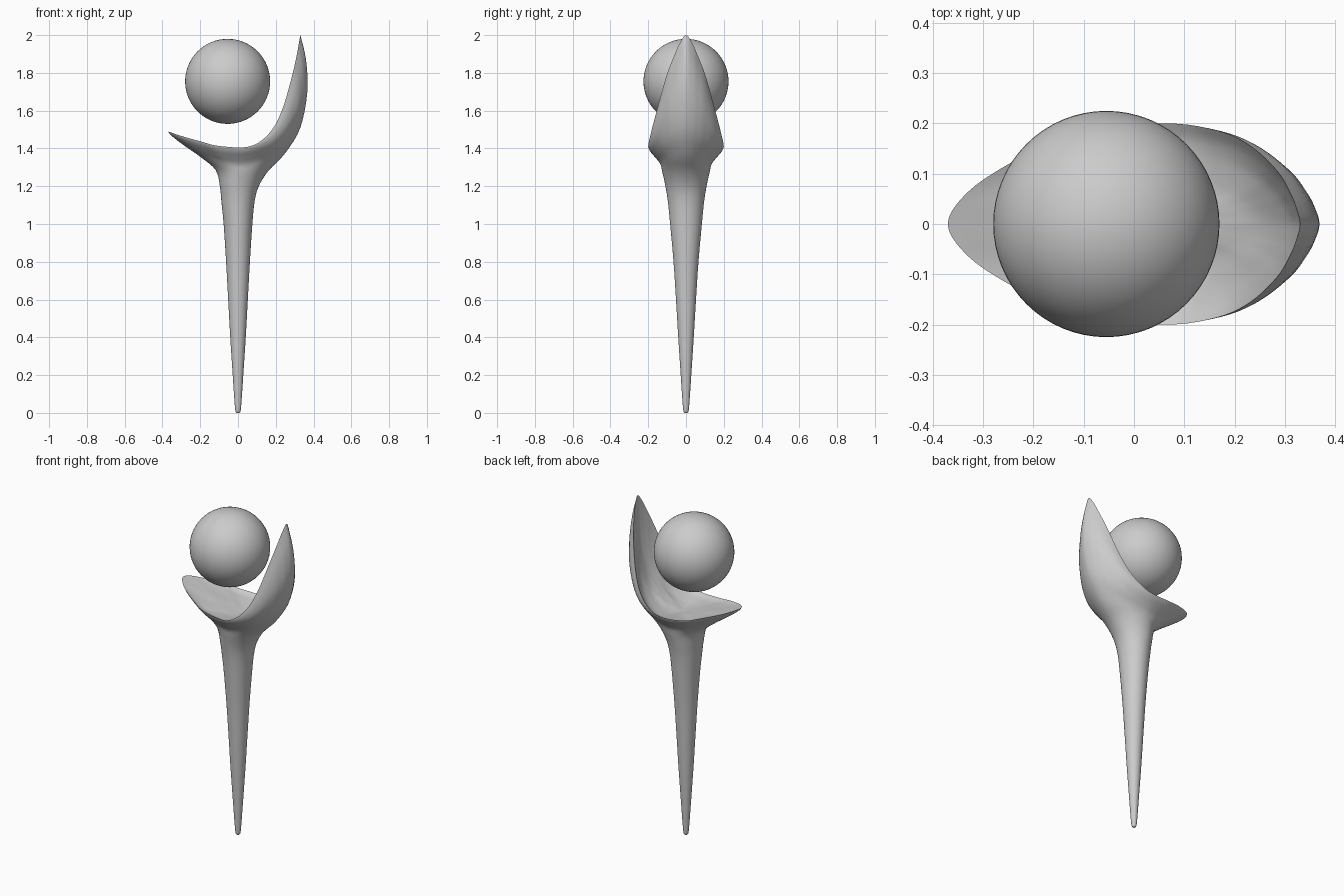
import bpy
import bmesh
import math
from mathutils import Vector

if "Cube" in bpy.data.objects:
    bpy.data.objects.remove(bpy.data.objects["Cube"])


def spline(pts, i, t):
    """Catmull-Rom point between pts[i] and pts[i + 1]."""
    a, b, c, d = (pts[min(max(k, 0), len(pts) - 1)] for k in range(i - 1, i + 3))
    return [0.5 * (2 * q + (r - p) * t + (2 * p - 5 * q + 4 * r - s) * t * t
                   + (3 * q - p - 3 * r + s) * t ** 3)
            for p, q, r, s in zip(a, b, c, d)]


# Leaf-shaped rim, one half from the tall tip to the low tip
rim = [(0.33, 0, 2.0), (0.322, 0.034, 1.955), (0.31, 0.063, 1.89),
       (0.285, 0.105, 1.78), (0.232, 0.155, 1.6), (0.165, 0.186, 1.48),
       (0.06, 0.2, 1.41), (-0.1, 0.183, 1.413), (-0.2, 0.145, 1.438),
       (-0.3, 0.088, 1.466), (-0.352, 0.04, 1.484), (-0.37, 0, 1.49)]
SIDE = 6
STEPS = 5

# Ring sections: tall x, z | side x, y, z | low x, z | blend from circle to rim
stem = [(0.0, 0.006, 0.006), (0.012, 0.014, 0.014), (0.08, 0.02, 0.02),
        (0.2, 0.028, 0.028), (0.4, 0.041, 0.041), (0.6, 0.052, 0.053),
        (0.8, 0.063, 0.066), (1.0, 0.076, 0.084), (1.12, 0.088, 0.096)]
rings = [(rx, z, 0, ry, z, -rx, z, 0) for z, rx, ry in stem]
rings += [
    (0.11, 1.2, 0, 0.109, 1.2, -0.096, 1.2, 0.0),
    (0.16, 1.28, 0.01, 0.124, 1.27, -0.118, 1.285, 0.2),
    (0.25, 1.375, 0.02, 0.135, 1.315, -0.195, 1.352, 0.5),
    (0.33, 1.51, 0.035, 0.16, 1.35, -0.28, 1.412, 0.75),
    (0.367, 1.7, 0.05, 0.185, 1.38, -0.335, 1.453, 0.9),
    (0.36, 1.87, 0.058, 0.197, 1.4, -0.362, 1.477, 0.97),
    (0.33, 2.0, 0.06, 0.2, 1.41, -0.37, 1.49, 1)]
inner = [
    (0.33, 2.0, 0.06, 0.2, 1.41, -0.37, 1.49, 1),
    (0.325, 1.87, 0.06, 0.17, 1.395, -0.33, 1.475, 1),
    (0.305, 1.7, 0.055, 0.13, 1.385, -0.25, 1.445, 0.9),
    (0.245, 1.53, 0.045, 0.08, 1.375, -0.15, 1.415, 0.7),
    (0.14, 1.42, 0.035, 0.04, 1.37, -0.06, 1.388, 0.4),
    (0.05, 1.375, 0.03, 0.01, 1.368, 0.01, 1.371, 0)]

# Unit weights around half a ring, then mirrored to the full loop
mirrored = [(rim[1][0], -rim[1][1], rim[1][2])] + rim + [(rim[-2][0], -rim[-2][1], rim[-2][2])]
half = []
sx, sy, sz = rim[SIDE]
for i in range(len(rim) - 1):
    for s in range(STEPS):
        t = s / STEPS
        x, y, z = spline(mirrored, i + 1, t)
        u = i + t
        tall = u < SIDE
        tip = rim[0] if tall else rim[-1]
        ang = (u / SIDE if tall else 1 + (u - SIDE) / (len(rim) - 1 - SIDE)) * math.pi / 2
        half.append((tall, (x - sx) / (tip[0] - sx), y / sy,
                     (z - sz) / (tip[2] - sz), abs(math.cos(ang)), math.sin(ang)))
half.append((False, 1, 0, 1, 1, 0))
loop = [(h, 1) for h in half] + [(h, -1) for h in half[-2:0:-1]]


def ring_points(sec):
    rx, rz, mx, my, mz, lx, lz, w = sec
    for (tall, ax, ay, az, c, s), sign in loop:
        ex, ez = (rx, rz) if tall else (lx, lz)
        fx, fy, fz = c + (ax - c) * w, s + (ay - s) * w, c + (az - c) * w
        yield Vector((mx + (ex - mx) * fx, sign * my * fy, mz + (ez - mz) * fz))


def sample(secs, n):
    out = [spline(secs, i, k / n) for i in range(len(secs) - 1) for k in range(n)]
    return out + [list(secs[-1])]


def finish(bm, name, angle):
    bmesh.ops.recalc_face_normals(bm, faces=bm.faces)
    me = bpy.data.meshes.new(name)
    bm.to_mesh(me)
    bm.free()
    ob = bpy.data.objects.new(name, me)
    bpy.context.collection.objects.link(ob)
    bpy.ops.object.select_all(action='DESELECT')
    ob.select_set(True)
    bpy.context.view_layer.objects.active = ob
    bpy.ops.object.shade_smooth_by_angle(angle=math.radians(angle))


# Stem and cup as one continuous loft, outside then inside
bm = bmesh.new()
sections = sample(rings, 4) + sample(inner, 4)[1:]
grid = [[bm.verts.new(p) for p in ring_points(s)] for s in sections]
n = len(loop)
for a, b in zip(grid, grid[1:]):
    for i in range(n):
        j = (i + 1) % n
        bm.faces.new((a[i], a[j], b[j], b[i]))
bm.faces.new(grid[0])
bm.faces.new(grid[-1])
finish(bm, "stem_and_cup", 50)

# Floating ball
bm = bmesh.new()
bmesh.ops.create_uvsphere(bm, u_segments=64, v_segments=32, radius=0.225)
bmesh.ops.translate(bm, verts=bm.verts, vec=(-0.055, 0, 1.755))
finish(bm, "ball", 60)
